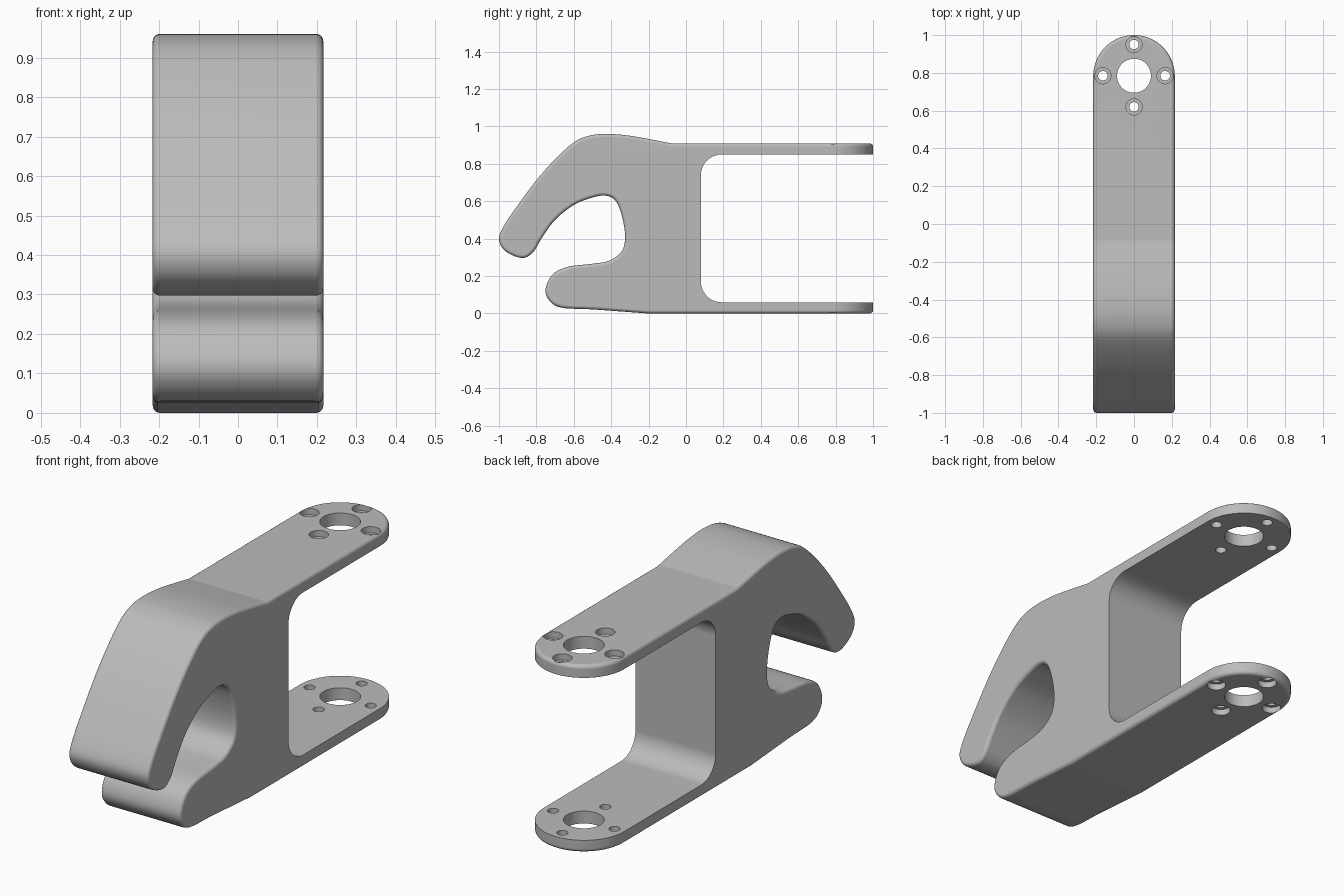
import bpy
import bmesh
from math import cos, sin, pi, radians
from mathutils import Vector

if "Cube" in bpy.data.objects:
    bpy.data.objects.remove(bpy.data.objects["Cube"])

HALF_WIDTH = 0.216
HOLE_Y = 0.785

grey = bpy.data.materials.new("plain grey")
grey.use_nodes = True
grey.diffuse_color = (0.5, 0.5, 0.5, 1)
grey.node_tree.nodes["Principled BSDF"].inputs["Base Color"].default_value = (0.5, 0.5, 0.5, 1)


def arc(cx, cy, r, start, end, steps):
    angles = [radians(start + (end - start) * i / steps) for i in range(steps + 1)]
    return [(cx + r * cos(a), cy + r * sin(a)) for a in angles]


def spline(points, steps=5):
    """Smooth curve through the points."""
    p = [Vector(q) for q in points]
    p = [p[0]] + p + [p[-1]]
    out = []
    for a, b, c, d in zip(p, p[1:], p[2:], p[3:]):
        for i in range(steps):
            t = i / steps
            out.append(0.5 * (2 * b + (c - a) * t + (2 * a - 5 * b + 4 * c - d) * t ** 2
                              + (3 * b - a - 3 * c + d) * t ** 3))
    return [tuple(v) for v in out] + [tuple(p[-1])]


def new_object(name, bm):
    bmesh.ops.recalc_face_normals(bm, faces=bm.faces[:])
    mesh = bpy.data.meshes.new(name)
    bm.to_mesh(mesh)
    bm.free()
    obj = bpy.data.objects.new(name, mesh)
    bpy.context.collection.objects.link(obj)
    return obj


def prism(name, corners, direction):
    """Extrude a closed outline along a direction."""
    bm = bmesh.new()
    face = bm.faces.new([bm.verts.new(c) for c in corners])
    top = bmesh.ops.extrude_face_region(bm, geom=[face])["geom"]
    bmesh.ops.translate(bm, vec=direction,
                        verts=[v for v in top if isinstance(v, bmesh.types.BMVert)])
    return new_object(name, bm)


def turned(name, x, y, outline, sides=32):
    """Closed solid of revolution about a vertical axis, from (radius, z) pairs."""
    bm = bmesh.new()
    rings = [[bm.verts.new((x + r * cos(2 * pi * i / sides), y + r * sin(2 * pi * i / sides), z))
              for i in range(sides)] for r, z in outline]
    for low, high in zip(rings, rings[1:]):
        for i in range(sides):
            j = (i + 1) % sides
            bm.faces.new((low[i], low[j], high[j], high[i]))
    bm.faces.new(rings[0])
    bm.faces.new(rings[-1])
    return new_object(name, bm)


def boolean(obj, cutter, operation):
    """Apply a boolean and remove the cutter."""
    cutter.hide_render = True
    mod = obj.modifiers.new("cut", "BOOLEAN")
    mod.object, mod.operation, mod.solver = cutter, operation, "EXACT"
    graph = bpy.context.evaluated_depsgraph_get()
    mesh = bpy.data.meshes.new_from_object(obj.evaluated_get(graph))
    obj.modifiers.clear()
    obj.data = mesh
    bpy.data.objects.remove(cutter)


# Side profile: hooked jaw, then the fork with its rounded pocket
hook = spline([
    (-0.08, 0.91), (-0.2, 0.933), (-0.32, 0.953), (-0.43, 0.96), (-0.52, 0.95),
    (-0.6, 0.915), (-0.7, 0.825), (-0.8, 0.712), (-0.9, 0.578), (-0.97, 0.475),
    (-1.0, 0.4), (-0.968, 0.335), (-0.88, 0.297), (-0.82, 0.325), (-0.77, 0.405),
    (-0.7, 0.5), (-0.6, 0.58), (-0.5, 0.62), (-0.43, 0.63), (-0.378, 0.605),
    (-0.345, 0.53), (-0.326, 0.42), (-0.342, 0.335), (-0.41, 0.283), (-0.5, 0.266),
    (-0.63, 0.25), (-0.712, 0.21), (-0.75, 0.135), (-0.735, 0.075), (-0.67, 0.032),
    (-0.5, 0.022), (-0.35, 0.011), (-0.2, 0)])
pocket = arc(0.19, 0.17, 0.11, 270, 180, 10) + arc(0.19, 0.74, 0.11, 180, 90, 10)
profile = hook + [(1.2, 0), (1.2, 0.06)] + pocket + [(1.2, 0.85), (1.2, 0.91)]
bracket = prism("hooked_fork_bracket", [(-0.4, y, z) for y, z in profile], (0.8, 0, 0))

# Trim to width with round arm ends
plan = arc(0, 1 - HALF_WIDTH, HALF_WIDTH, 0, 180, 40) + [(-HALF_WIDTH, -1.3), (HALF_WIDTH, -1.3)]
boolean(bracket, prism("plan_cutter", [(x, y, -0.2) for x, y in plan], (0, 0, 1.4)), "INTERSECT")

# Round the outer rim, leaving the fork pocket crisp
bm = bmesh.new()
bm.from_mesh(bracket.data)
bmesh.ops.remove_doubles(bm, verts=bm.verts[:], dist=0.0001)
rim = []
for edge in bm.edges:
    mid = (edge.verts[0].co + edge.verts[1].co) / 2
    in_pocket = mid.y > 0.05 and 0.03 < mid.z < 0.88
    if len(edge.link_faces) == 2 and edge.calc_face_angle() > radians(50) and not in_pocket:
        rim.append(edge)
bmesh.ops.bevel(bm, geom=rim, offset=0.018, segments=4, profile=0.5,
                affect="EDGES", clamp_overlap=False)
bm.to_mesh(bracket.data)
bm.free()

# Pivot bore and four counterbored screw holes through both arms
boolean(bracket, turned("bore_cutter", 0, HOLE_Y, [(0.09, -0.1), (0.09, 1.1)], 48), "DIFFERENCE")
screw = [(0.043, -0.1), (0.043, 0.03), (0.025, 0.03), (0.025, 0.88), (0.043, 0.88), (0.043, 1.1)]
for i in range(4):
    a = i * pi / 2
    cutter = turned("screw_cutter", 0.165 * cos(a), HOLE_Y + 0.165 * sin(a), screw)
    boolean(bracket, cutter, "DIFFERENCE")

# Finish: one colour, smooth curves, sharp hole rims
bracket.data.materials.clear()
bracket.data.materials.append(grey)
for poly in bracket.data.polygons:
    poly.material_index = 0
bpy.ops.object.select_all(action="DESELECT")
bracket.select_set(True)
bpy.context.view_layer.objects.active = bracket
bpy.ops.object.shade_smooth_by_angle(angle=radians(35))
normals = bracket.modifiers.new("even shading", "WEIGHTED_NORMAL")
normals.keep_sharp = True
